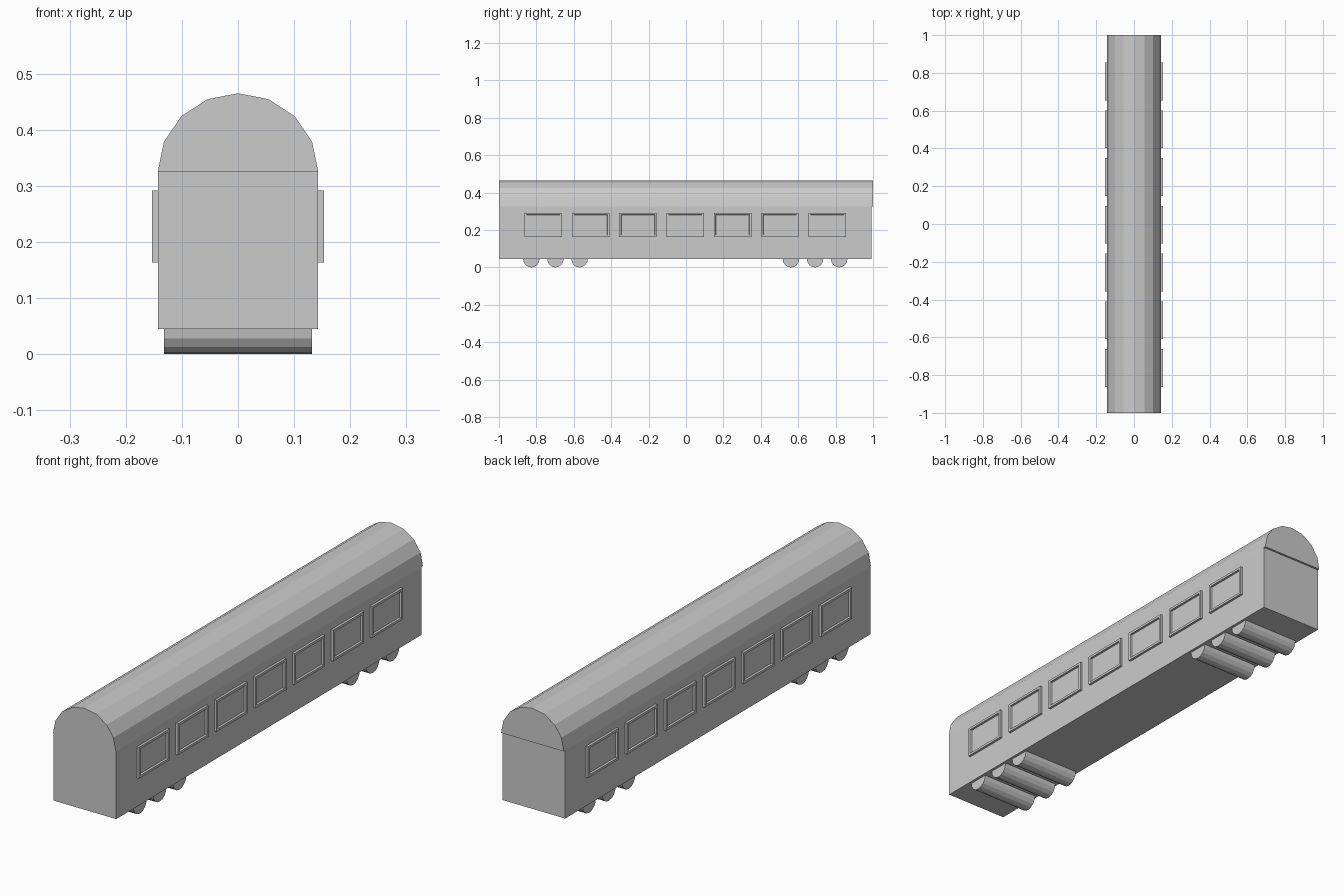
import bpy, bmesh, math
from mathutils import Vector

if "Cube" in bpy.data.objects:
    bpy.data.objects.remove(bpy.data.objects["Cube"])


def make_object(name, bm):
    bmesh.ops.recalc_face_normals(bm, faces=bm.faces)
    mesh = bpy.data.meshes.new(name)
    bm.to_mesh(mesh)
    bm.free()
    obj = bpy.data.objects.new(name, mesh)
    bpy.context.collection.objects.link(obj)
    return obj


def prism(name, points, direction):
    """Closed solid: a flat outline swept along a direction."""
    bm = bmesh.new()
    face = bm.faces.new([bm.verts.new(p) for p in points])
    res = bmesh.ops.extrude_face_region(bm, geom=[face], use_keep_orig=True)
    verts = [g for g in res["geom"] if isinstance(g, bmesh.types.BMVert)]
    bmesh.ops.translate(bm, verts=verts, vec=Vector(direction))
    return make_object(name, bm)


def arc(ru, rv, start, end, n):
    angles = [start + (end - start) * i / n for i in range(n + 1)]
    return [(ru * math.cos(a), rv * math.sin(a)) for a in angles]


HALF_W, FLOOR, EAVES = 0.143, 0.045, 0.325
SHIFT = -0.004  # body, windows and wheels sit slightly forward of the roof

# Carriage body
prism("carriage_body",
      [(-HALF_W, -0.997, FLOOR), (HALF_W, -0.997, FLOOR),
       (HALF_W, -0.997, EAVES), (-HALF_W, -0.997, EAVES)], (0, 1.988, 0))

# Faceted arched roof
prism("arched_roof",
      [(x, -1, EAVES + z) for x, z in arc(HALF_W, 0.14, 0, math.pi, 8)],
      (0, 2, 0))


# Windows: raised frame with a recessed pane
def window(name, y, side):
    bm = bmesh.new()
    z0, z1, hw, out = 0.163, 0.292, 0.1, 0.153
    corners = [(y - hw, z0), (y + hw, z0), (y + hw, z1), (y - hw, z1)]
    back = [bm.verts.new((side * (HALF_W - 0.002), a, b)) for a, b in corners]
    front = [bm.verts.new((side * out, a, b)) for a, b in corners]
    for i in range(4):
        j = (i + 1) % 4
        bm.faces.new((back[i], back[j], front[j], front[i]))
    bm.faces.new(back[::-1])
    pane = bm.faces.new(front)
    bmesh.ops.recalc_face_normals(bm, faces=bm.faces)
    bmesh.ops.inset_region(bm, faces=[pane], thickness=0.014)
    bmesh.ops.inset_region(bm, faces=[pane], thickness=0.002, depth=-0.008)
    make_object(name, bm)


for side, label in ((1, "right"), (-1, "left")):
    for i in range(7):
        window(f"{label}_window_{i + 1}", (i - 3) * 0.253 + SHIFT, side)

# Half-round wheel rollers under each end
for end, label in ((-1, "front"), (1, "rear")):
    for i, y in enumerate((0.565, 0.694, 0.823)):
        outline = [(-0.132, end * y + SHIFT + u, FLOOR + v)
                   for u, v in arc(0.044, 0.045, math.pi, 2 * math.pi, 8)]
        prism(f"{label}_wheel_{i + 1}", outline, (0.264, 0, 0))
